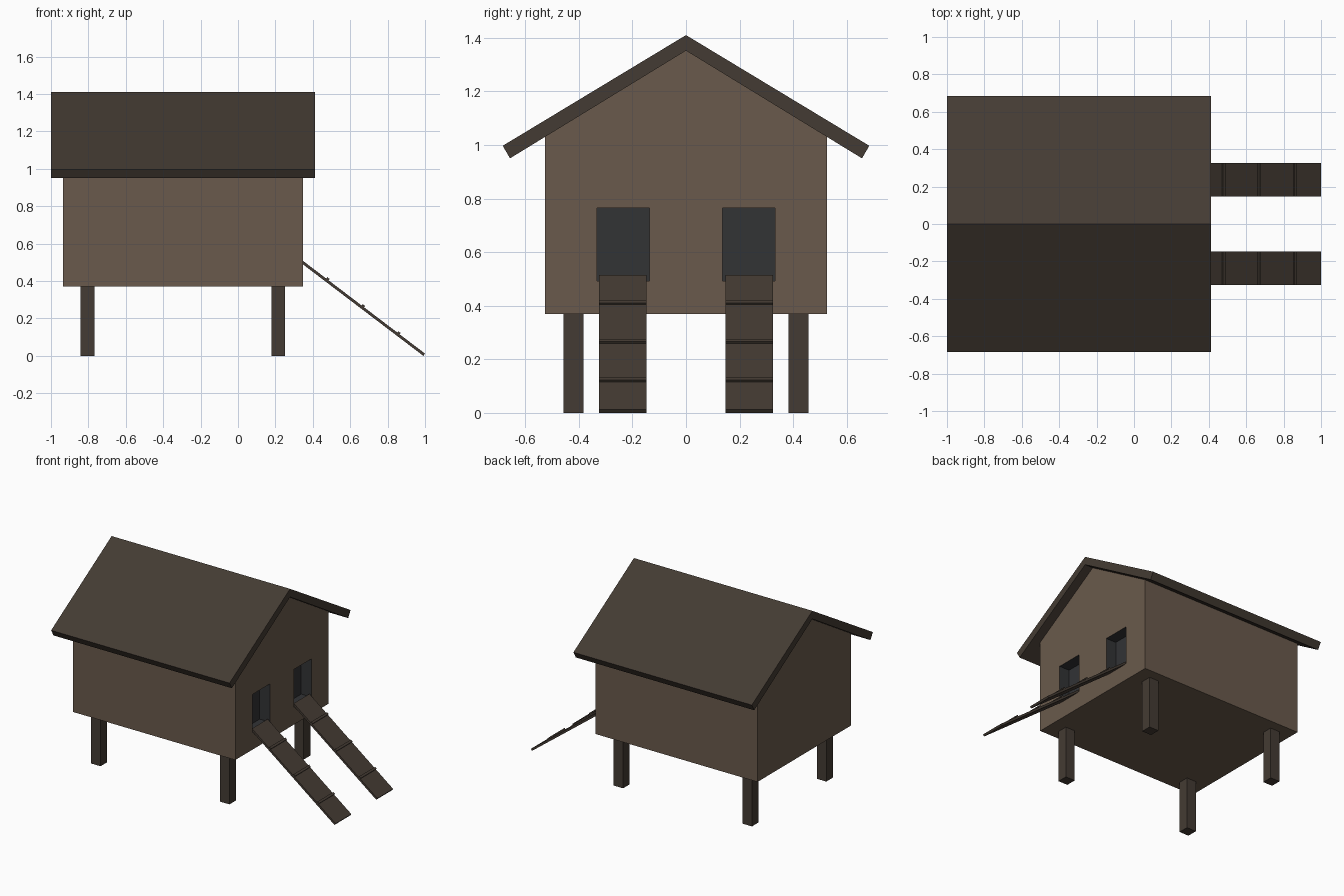
import bpy, bmesh, math
from mathutils import Matrix, Vector

if "Cube" in bpy.data.objects:
    bpy.data.objects.remove(bpy.data.objects["Cube"])


def material(name, hex_code):
    def lin(c):
        c /= 255
        return c / 12.92 if c <= 0.04045 else ((c + 0.055) / 1.055) ** 2.4
    m = bpy.data.materials.new(name)
    m.diffuse_color = [lin(int(hex_code[i:i + 2], 16)) for i in (0, 2, 4)] + [1]
    m.use_nodes = True
    m.node_tree.nodes["Principled BSDF"].inputs["Base Color"].default_value = m.diffuse_color
    return m


WALL = material("weathered wall wood", "6A5A4C")
DARK = material("dark timber", "443B33")
SLATE = material("doorway slate", "323335")


def finish(name, bm, mat):
    bmesh.ops.recalc_face_normals(bm, faces=bm.faces)
    me = bpy.data.meshes.new(name)
    bm.to_mesh(me)
    bm.free()
    me.materials.append(mat)
    ob = bpy.data.objects.new(name, me)
    bpy.context.collection.objects.link(ob)
    return ob


def prism(name, profile, x0, x1, mat):
    """Extrude a (y, z) outline along x."""
    bm = bmesh.new()
    face = bm.faces.new([bm.verts.new((x0, y, z)) for y, z in profile])
    ext = bmesh.ops.extrude_face_region(bm, geom=[face])["geom"]
    verts = [v for v in ext if isinstance(v, bmesh.types.BMVert)]
    bmesh.ops.translate(bm, verts=verts, vec=(x1 - x0, 0, 0))
    return finish(name, bm, mat)


def box(name, lo, hi, mat, world=Matrix()):
    bm = bmesh.new()
    lo, hi = Vector(lo), Vector(hi)
    bmesh.ops.create_cube(bm, size=1, matrix=world @ Matrix.Translation((lo + hi) / 2)
                          @ Matrix.Diagonal((*(hi - lo), 1)))
    return finish(name, bm, mat)


# House body with gable ends
body = prism("house_body", [(-0.527, 0.37), (0.527, 0.37), (0.527, 1.036),
                            (0, 1.355), (-0.527, 1.036)], -0.935, 0.348, WALL)
body.data.materials.append(SLATE)

# Two recessed doorways cut into the right gable
for s in (-1, 1):
    y0, y1 = sorted((s * 0.137, s * 0.332))
    cutter = box("doorway_cutter", (0.268, y0, 0.492), (0.45, y1, 0.765), SLATE)
    cutter.hide_render = True
    mod = body.modifiers.new("doorway", 'BOOLEAN')
    mod.operation, mod.solver, mod.object = 'DIFFERENCE', 'EXACT', cutter
    bpy.context.view_layer.objects.active = body
    bpy.ops.object.modifier_apply(modifier=mod.name)
    bpy.data.objects.remove(cutter)
# Faces of the recess are slate: they lie strictly inside the body
for p in body.data.polygons:
    c = p.center
    inside = 0.26 < c.x < 0.345 and abs(c.y) < 0.34 and 0.48 < c.z < 0.77
    p.material_index = 1 if inside else 0

# Roof: one folded slab with overhangs
prism("roof", [(0, 1.41), (0.684, 0.997), (0.657, 0.95), (0, 1.352),
               (-0.657, 0.95), (-0.684, 0.997)], -1.0, 0.412, DARK)

# Corner legs
for x in (-0.805, 0.215):
    for y in (-0.42, 0.42):
        box("leg", (x - 0.037, y - 0.037, 0), (x + 0.037, y + 0.037, 0.38), DARK)

# Ramps with three cleats; local x runs down the slope
top, bottom = Vector((0.338, 0, 0.515)), Vector((1.0, 0, 0.012))
slope = bottom - top
length = slope.length
tilt = math.atan2(-slope.z, slope.x)
for y in (-0.236, 0.236):
    frame = Matrix.Translation((top.x, y, top.z)) @ Matrix.Rotation(tilt, 4, 'Y')
    box("ramp_board", (0, -0.089, -0.015), (length, 0.089, 0), DARK, frame)
    for x in (0.478, 0.668, 0.858):
        d = (x - top.x) / math.cos(tilt)
        box("ramp_cleat", (d - 0.008, -0.089, -0.002), (d + 0.008, 0.089, 0.009), DARK, frame)
